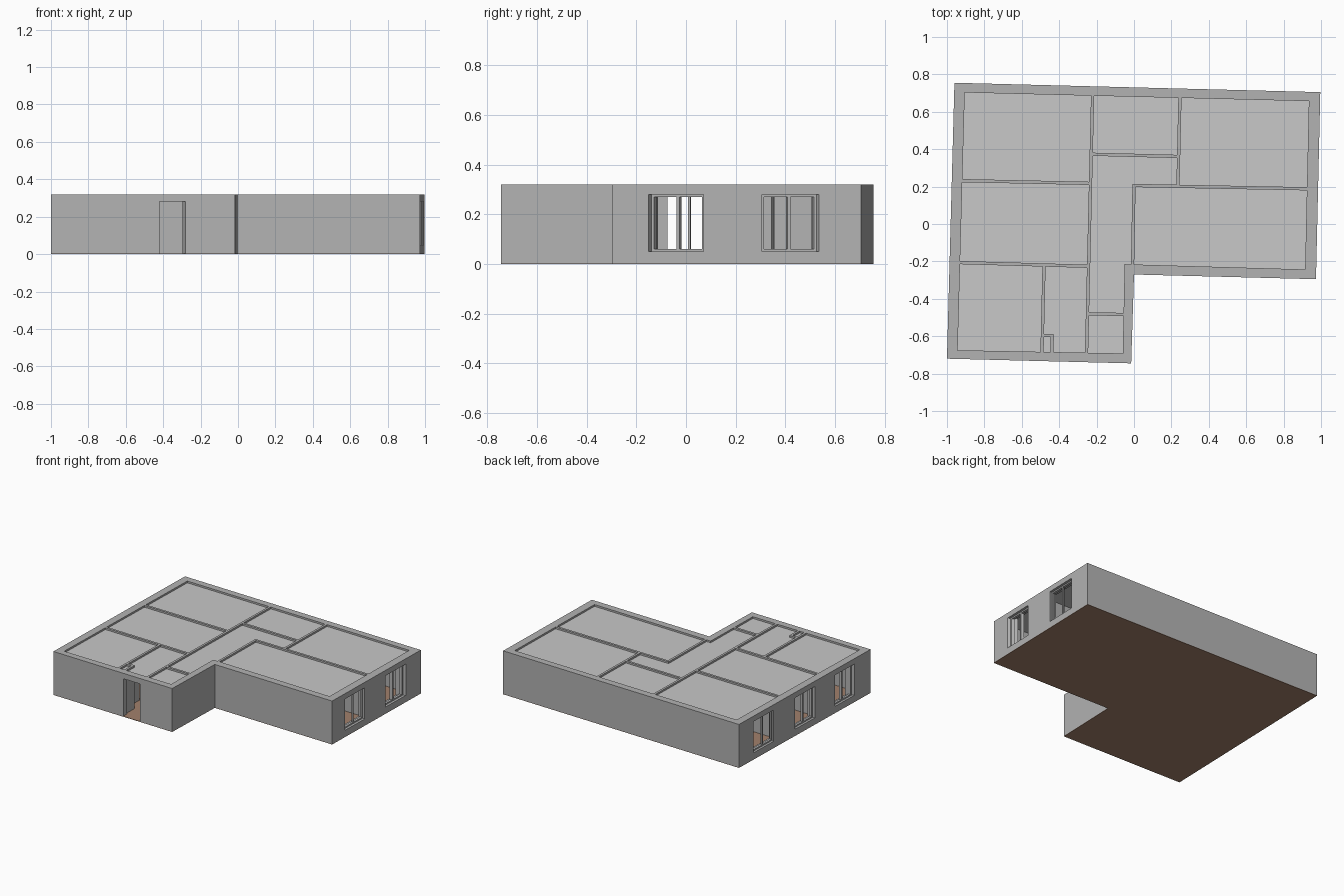
import bpy, bmesh
from mathutils import Vector

if "Cube" in bpy.data.objects:
    bpy.data.objects.remove(bpy.data.objects["Cube"])

H, BASE, SILL, HEAD = 0.32, 0.003, 0.05, 0.28


def material(name, rgb):
    m = bpy.data.materials.new(name)
    m.diffuse_color = (*rgb, 1)
    m.use_nodes = True
    m.node_tree.nodes["Principled BSDF"].inputs["Base Color"].default_value = m.diffuse_color
    return m


GREY = material("wall grey", (0.45, 0.45, 0.45))
LIGHT = material("ceiling light grey", (0.58, 0.58, 0.58))
BROWN = material("floor brown", (0.36, 0.22, 0.15))


def finish(bm, name, mat):
    bmesh.ops.recalc_face_normals(bm, faces=bm.faces)
    me = bpy.data.meshes.new(name)
    bm.to_mesh(me)
    bm.free()
    me.materials.append(mat)
    ob = bpy.data.objects.new(name, me)
    bpy.context.collection.objects.link(ob)
    return ob


def prism(bm, pts, z0, z1):
    lo = [bm.verts.new((p[0], p[1], z0)) for p in pts]
    hi = [bm.verts.new((p[0], p[1], z1)) for p in pts]
    n = len(pts)
    bm.faces.new(lo[::-1])
    bm.faces.new(hi)
    for i in range(n):
        bm.faces.new((lo[i], lo[(i + 1) % n], hi[(i + 1) % n], hi[i]))


def wall(bm, a, b, c, d, openings=()):
    """Wall between edge a-b and edge c-d; openings are (t0, t1, bottom)."""
    ts = sorted({0, 1, *[t for o in openings for t in o[:2]]})
    zs = (BASE, SILL, HEAD, H)
    for t0, t1 in zip(ts, ts[1:]):
        for z0, z1 in zip(zs, zs[1:]):
            if any(o[0] <= t0 < o[1] and o[2] <= z0 < HEAD for o in openings):
                continue
            prism(bm, [a.lerp(b, t0), a.lerp(b, t1), c.lerp(d, t1), c.lerp(d, t0)], z0, z1)


def weld(bm):
    # join cells and drop the hidden faces between them
    bmesh.ops.remove_doubles(bm, verts=bm.verts, dist=1e-5)
    seen = {}
    for f in bm.faces:
        key = tuple(sorted(tuple(round(k, 4) for k in v.co) for v in f.verts))
        seen.setdefault(key, []).append(f)
    dup = [f for fs in seen.values() if len(fs) > 1 for f in fs]
    bmesh.ops.delete(bm, geom=dup, context='FACES')


V = lambda x, y: Vector((x, y))
outer = [V(-0.96, 0.755), V(0.996, 0.705), V(0.973, -0.295), V(0, -0.27), V(-0.015, -0.745), V(-1, -0.72)]
inner = [V(-0.905, 0.703), V(0.935, 0.657), V(0.915, -0.243), V(-0.05, -0.215), V(-0.06, -0.692), V(-0.943, -0.675)]


def span(i, axis, lo, hi):
    """Fractions along outer wall i for two coordinates."""
    a, b = outer[i][axis], outer[(i + 1) % 6][axis]
    return tuple(sorted(((lo - a) / (b - a), (hi - a) / (b - a))))


# outer walls with windows on the two ends and the entrance in front
windows = {1: [(-0.15, 0.07), (0.305, 0.535)], 5: [(-0.54, -0.32), (-0.095, 0.125), (0.37, 0.59)]}
bm = bmesh.new()
frames = bmesh.new()
for i in range(6):
    j = (i + 1) % 6
    ops = [(*span(i, 1, *w), SILL) for w in windows.get(i, [])]
    if i == 4:
        ops = [(*span(4, 0, -0.42, -0.28), BASE)]
    wall(bm, outer[i], outer[j], inner[i], inner[j], ops)
    # window frames: border bars and a centre mullion
    if i in windows:
        def bar(t0, t1, z0, z1, d0=0.3, d1=0.6):
            P = lambda t, d: outer[i].lerp(outer[j], t).lerp(inner[i].lerp(inner[j], t), d)
            prism(frames, [P(t0, d0), P(t1, d0), P(t1, d1), P(t0, d1)], z0, z1)
        k = 0.011 / (outer[j] - outer[i]).length
        for t0, t1, _ in ops:
            mid = (t0 + t1) / 2
            bar(t0, t1, SILL, SILL + 0.01)
            bar(t0, t1, HEAD - 0.01, HEAD)
            for s in (t0, t1 - k, mid - k / 2):
                bar(s, s + k, SILL + 0.01, HEAD - 0.01)
weld(bm)
finish(bm, "outer_walls", GREY)
finish(frames, "window_frames", GREY)

# thin partitions: start, end, doorways as distances along the wall
partitions = [
    (V(-0.93, 0.232), V(-0.228, 0.217), []),
    (V(-0.94, -0.206), V(-0.248, -0.226), []),
    (V(-0.221, 0.70), V(-0.254, -0.70), [(0.32, 0.46), (0.625, 0.775), (1.02, 1.16)]),
    (V(-0.228, 0.373), V(0.24, 0.361), [(0.06, 0.19)]),
    (V(0.246, 0.69), V(0.235, 0.202), [(0.335, 0.46)]),
    (V(-0.008, 0.206), V(0.935, 0.188), []),
    (V(0, 0.206), V(-0.008, -0.235), [(0.13, 0.28)]),
    (V(-0.481, -0.22), V(-0.492, -0.69), [(0.1, 0.24)]),
    (V(-0.247, -0.48), V(-0.045, -0.484), [(0.03, 0.15)]),
    (V(-0.49, -0.596), V(-0.430, -0.597), []),
    (V(-0.437, -0.596), V(-0.439, -0.69), []),
]
for n, (a, b, doors) in enumerate(partitions):
    d = (b - a).normalized()
    side = Vector((-d.y, d.x)) * 0.0085
    L = (b - a).length
    bm = bmesh.new()
    wall(bm, a - side, b - side, a + side, b + side, [(p / L, q / L, BASE) for p, q in doors])
    weld(bm)
    finish(bm, f"partition_{n + 1}", GREY)

# floor slab and recessed ceiling
for name, pts, z0, z1, mat in (("floor", outer, 0, BASE, BROWN), ("ceiling", inner, 0.296, 0.307, LIGHT)):
    bm = bmesh.new()
    prism(bm, pts, z0, z1)
    finish(bm, name, mat)
